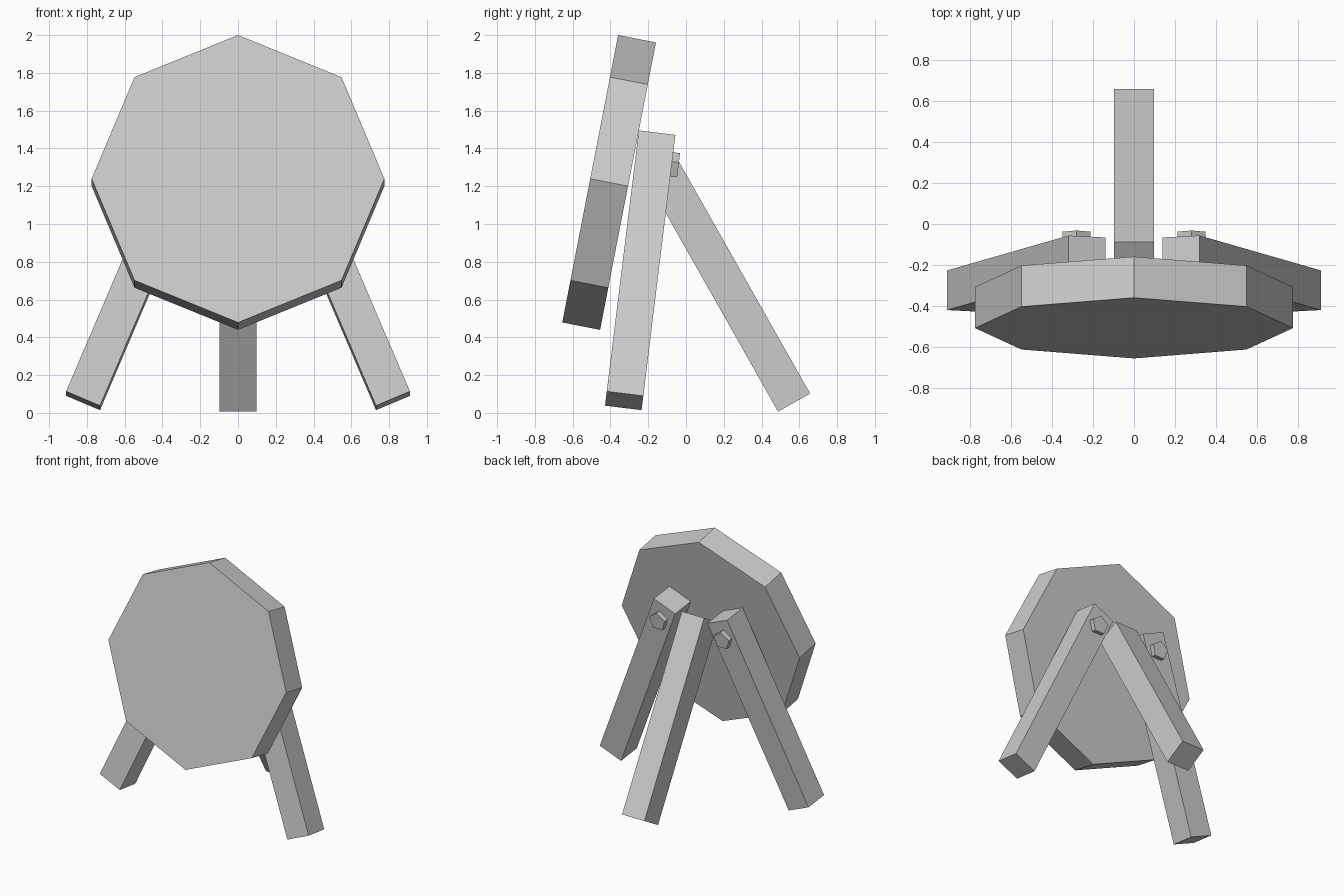
import bpy
from math import radians
from mathutils import Matrix

cube = bpy.data.objects.get("Cube")
if cube:
    bpy.data.objects.remove(cube, do_unlink=True)

# Single grey finish
grey = bpy.data.materials.new("light_grey")
grey.use_nodes = True
colour = (0.6, 0.6, 0.6, 1)
grey.diffuse_color = colour
grey.node_tree.nodes["Principled BSDF"].inputs["Base Color"].default_value = colour

LEG_SIZE = (0.195, 0.195, 1.512)


def place(name, loc, tilt, splay=0):
    """Name the new primitive, splay it sideways, then tilt it about x."""
    ob = bpy.context.object
    ob.name = name
    ob.data.materials.append(grey)
    ob.matrix_world = (Matrix.Translation(loc)
                       @ Matrix.Rotation(radians(tilt), 4, 'X')
                       @ Matrix.Rotation(radians(splay), 4, 'Y'))
    return ob


def leg(name, loc, tilt, splay=0):
    bpy.ops.mesh.primitive_cube_add(size=1)
    bpy.context.object.data.transform(Matrix.Diagonal((*LEG_SIZE, 1)))
    return place(name, loc, tilt, splay)


def prism(name, sides, radius, depth, loc, tilt):
    """Polygon plate facing along y with one corner pointing up."""
    bpy.ops.mesh.primitive_cylinder_add(vertices=sides, radius=radius, depth=depth)
    bpy.context.object.data.transform(Matrix.Rotation(radians(90), 4, 'X'))
    return place(name, loc, tilt)


# Octagonal board leaning back
prism("target_board", 8, 0.775, 0.204, (0, -0.407, 1.22), -11)

# Splayed front legs, each with a pentagonal bolt head on the back
for side, s in (("left", 1), ("right", -1)):
    leg("front_leg_" + side, (s * 0.525, -0.2425, 0.755), -7, s * -23)
    prism("bolt_" + side, 5, 0.071, 0.06, (s * 0.28, -0.07, 1.308), -7)

# Rear support leg
leg("rear_leg", (0, 0.20, 0.7125), 29.5)
